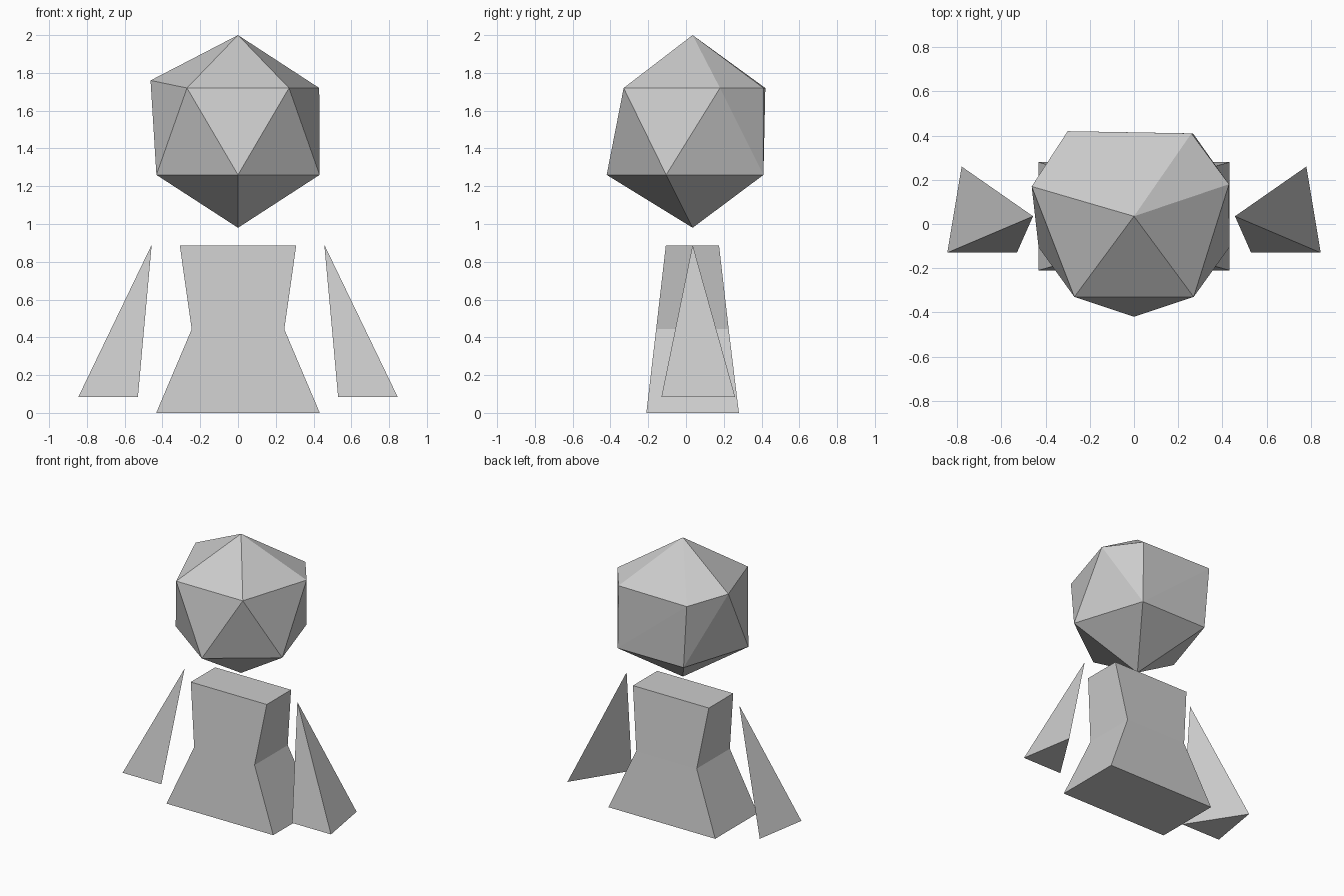
import bpy, bmesh

if "Cube" in bpy.data.objects:
    bpy.data.objects.remove(bpy.data.objects["Cube"])

grey = bpy.data.materials.new("plain grey")
grey.diffuse_color = (0.6, 0.6, 0.6, 1)
grey.use_nodes = True
grey.node_tree.nodes["Principled BSDF"].inputs["Base Color"].default_value = grey.diffuse_color


def finish(bm, name):
    """Turn a bmesh into a flat-shaded object with outward normals."""
    bmesh.ops.recalc_face_normals(bm, faces=bm.faces)
    mesh = bpy.data.meshes.new(name)
    bm.to_mesh(mesh)
    bm.free()
    mesh.materials.append(grey)
    obj = bpy.data.objects.new(name, mesh)
    bpy.context.collection.objects.link(obj)
    return obj


def hull(name, points):
    """Faceted solid around a few corner points."""
    bm = bmesh.new()
    for p in points:
        bm.verts.new(p)
    bmesh.ops.convex_hull(bm, input=bm.verts)
    return finish(bm, name)


# Head: faceted ball, flattened at the back, with one raised corner
upper = [(-0.27, -0.33, 1.72), (0.27, -0.33, 1.72), (0.43, 0.18, 1.72),
         (0.26, 0.41, 1.72), (-0.30, 0.42, 1.72), (-0.463, 0.17, 1.76)]
lower = [(x, y, 1.26) for x, y in
         [(0, -0.42), (0.432, -0.105), (0.267, 0.41), (-0.267, 0.41), (-0.432, -0.105)]]
hull("head", [(0, 0.035, 2.0), *upper, *lower, (0, 0.035, 0.98)])

# Torso: rectangular sections (height, half width, front, back), pinched at the waist
bm = bmesh.new()
rings = []
for z, w, front, back in [(0, 0.433, -0.21, 0.28), (0.443, 0.245, -0.158, 0.226),
                          (0.885, 0.308, -0.107, 0.175)]:
    rings.append([bm.verts.new(p) for p in
                  [(-w, front, z), (w, front, z), (w, back, z), (-w, back, z)]])
for a, b in zip(rings, rings[1:]):
    for i in range(4):
        j = (i + 1) % 4
        bm.faces.new((a[i], a[j], b[j], b[i]))
bm.faces.new(rings[0][::-1])
bm.faces.new(rings[-1])
finish(bm, "torso")

# Arms: mirrored three-sided spikes
for side, name in [(-1, "left_arm"), (1, "right_arm")]:
    hull(name, [(side * x, y, z) for x, y, z in
                [(0.457, 0.035, 0.89), (0.53, -0.13, 0.085),
                 (0.845, -0.13, 0.085), (0.78, 0.26, 0.085)]])
